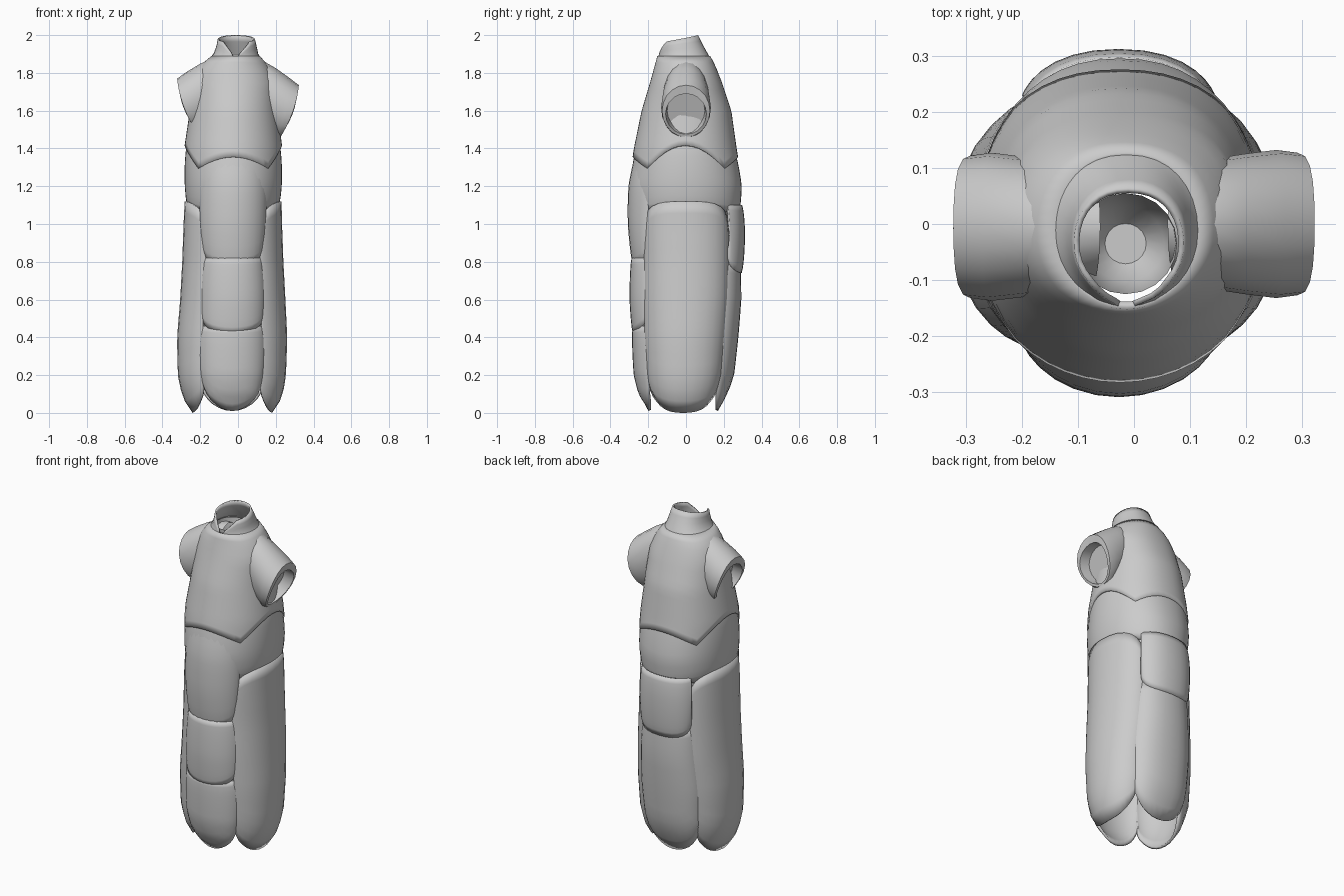
import bpy, bmesh, math
from math import sin, cos, pi, radians

if "Cube" in bpy.data.objects:
    bpy.data.objects.remove(bpy.data.objects["Cube"])

# Body envelope: z, left x, right x, front y, back y
ENV = [(0.00, -.24, .18, -.20, .17), (0.05, -.275, .215, -.22, .19),
       (0.10, -.295, .235, -.25, .22), (0.20, -.315, .25, -.272, .25),
       (0.40, -.317, .255, -.285, .27), (0.60, -.30, .245, -.292, .288),
       (0.80, -.29, .235, -.292, .292), (1.00, -.285, .23, -.298, .295),
       (1.20, -.28, .23, -.295, .292), (1.40, -.275, .225, -.266, .258),
       (1.60, -.245, .20, -.225, .23), (1.75, -.225, .19, -.18, .18),
       (1.84, -.19, .15, -.155, .145), (1.89, -.13, .105, -.142, .118),
       (1.94, -.11, .095, -.137, .09), (2.00, -.10, .08, -.125, .06)]


def envelope(z):
    z = max(0, min(2, z))
    for a, b in zip(ENV, ENV[1:]):
        if z <= b[0]:
            t = (z - a[0]) / (b[0] - a[0])
            return [p + (q - p) * t for p, q in zip(a[1:], b[1:])]


def body_point(th, z, off):
    xl, xr, yf, yb = envelope(z)
    e = .96 - .05 * sin(th)  # slightly pointed front, fuller back
    soft = lambda v: math.copysign(abs(v) ** e, v)
    return ((xl + xr) / 2 + ((xr - xl) / 2 + off) * soft(cos(th)),
            (yf + yb) / 2 + ((yb - yf) / 2 + off) * soft(sin(th)), z)


def make(name, verts, faces, thick=0):
    me = bpy.data.meshes.new(name)
    me.from_pydata(verts, [], faces)
    bm = bmesh.new()
    bm.from_mesh(me)
    bmesh.ops.remove_doubles(bm, verts=bm.verts, dist=1e-4)
    bm.to_mesh(me)
    bm.free()
    ob = bpy.data.objects.new(name, me)
    bpy.context.collection.objects.link(ob)
    bpy.ops.object.select_all(action='DESELECT')
    ob.select_set(True)
    bpy.context.view_layer.objects.active = ob
    bpy.ops.object.shade_smooth_by_angle(angle=radians(35))
    if thick:
        m = ob.modifiers.new("thickness", 'SOLIDIFY')
        m.thickness, m.offset = thick, -1
    return ob


def shell(name, centre, half, top, bottom, off=0, bulge=0, tuck=0, nu=16, nv=12, thick=.014):
    """Curved sheet on the body; top and bottom give z from (s in -1..1, angle)."""
    verts, faces = [], []
    for j in range(nv + 1):
        v = j / nv
        for i in range(nu + 1):
            s = 2 * i / nu - 1
            if half < 100:
                s = sin(pi / 2 * s)
            th = radians(centre + s * half)
            zt, zb = top(s, th), bottom(s, th)
            r = off + bulge * sin(pi * v) ** .6 - tuck * s ** 4
            verts.append(body_point(th, zt + (zb - zt) * v, r))
    w = nu + 1
    for j in range(nv):
        for i in range(nu):
            a = j * w + i
            faces.append((a, a + w, a + w + 1, a + 1))
    return make(name, verts, faces, thick)


def flat(z):
    return lambda s, th: z


def rounded(z, h, p=2.0):
    return lambda s, th: z + h * (1 - max(0, 1 - abs(s) ** p) ** (1 / p))


# Lining behind the petals
shell("lining", 90, 180, flat(1.30), flat(.45), -.028, 0, nu=32, thick=0)

# Bottom ring of petals
shell("front_petal", -90, 40, flat(.46), rounded(.01, .20, 2), -.005, .01, .022)
shell("back_petal", 90, 44, flat(.80), rounded(.01, .22, 2), -.005, .012, .022)
for name, c in (("right_petal", 0), ("left_petal", 180)):
    shell(name, c, 54, rounded(1.12, -.20, 3), rounded(0, .17, 2.4), 0, .006, .022, nv=18)

# Overlapping front and back panels
shell("lower_front_panel", -90, 40, flat(.82), rounded(.42, .10, 2), -.004, .011, .02)
shell("lower_back_panel", 90, 40, flat(1.10), rounded(.74, .12, 3), .004, .014, .018)

# Middle tier and its long front panel
shell("middle_tier", 90, 180, flat(1.50),
      lambda s, th: 1.035 + .045 * abs(cos(th)), -.02, .025, nu=48)
shell("long_front_panel", -90, 46, flat(1.44), rounded(.77, .20, 3.2), -.014, .026, .02)

# Bodice with a four pointed hem
shell("bodice", 90, 180, flat(1.89),
      lambda s, th: 1.265 + .09 * abs(cos(2 * th)) + .06 * cos(th) ** 2, .010, 0, nu=48, nv=16)


# Standing collar, cut away in a V at the front
def collar_top(s, th):
    d = (1 - abs(s)) * 180
    return 1.865 + (.095 + .04 * (.5 + .5 * sin(th))) * min(1, d / 45) ** .6


shell("collar", 90, 179, collar_top, flat(1.85), .004, 0, nu=32, nv=5, thick=.01)

# Bowl shaped neck lining under the collar
M = 20
bowl = [(-.015 + .092 * r * cos(2 * pi * i / M), -.035 + .09 * r * sin(2 * pi * i / M), z)
        for r, z in ((1, 1.9), (.95, 1.82), (.75, 1.74), (.4, 1.70), (0, 1.69)) for i in range(M)]
make("neck_lining", bowl, [(j * M + i, j * M + (i + 1) % M, (j + 1) * M + (i + 1) % M, (j + 1) * M + i)
                           for j in range(3) for i in range(M)]
     + [tuple(range(3 * M, 4 * M))])

# Short cap sleeves: rings of (top x, top z, bottom x, bottom z, half depth)
RINGS = [(.06, 1.875, .07, 1.62, .09), (.13, 1.865, .12, 1.54, .115),
         (.20, 1.825, .17, 1.48, .125), (.27, 1.775, .205, 1.455, .132),
         (.322, 1.735, .225, 1.46, .127), (.312, 1.69, .23, 1.475, .108),
         (.25, 1.70, .18, 1.50, .10)]
N = 20
for name, side, dz in (("right_sleeve", 1, 0), ("left_sleeve", -1, .035)):
    verts, faces = [], []
    for xt, zt, xb, zb, hy in RINGS:
        lift = dz * min(1, xt / .3)
        for i in range(N):
            a = 2 * pi * i / N
            k = (1 + cos(a)) / 2
            belly = .018 * sin(a) ** 2 * min(1, xt / .3)
            verts.append((side * (xb + (xt - xb) * k + belly), hy * sin(a) - (.005 if side < 0 else 0),
                          zb + (zt - zb) * k + lift))
    for j in range(len(RINGS) - 1):
        for i in range(N):
            a, b = j * N + i, j * N + (i + 1) % N
            f = (a, a + N, b + N, b)
            faces.append(f if side < 0 else f[::-1])
    cap = tuple(range((len(RINGS) - 1) * N, len(RINGS) * N))
    faces.append(cap if side < 0 else cap[::-1])
    make(name, verts, faces)
